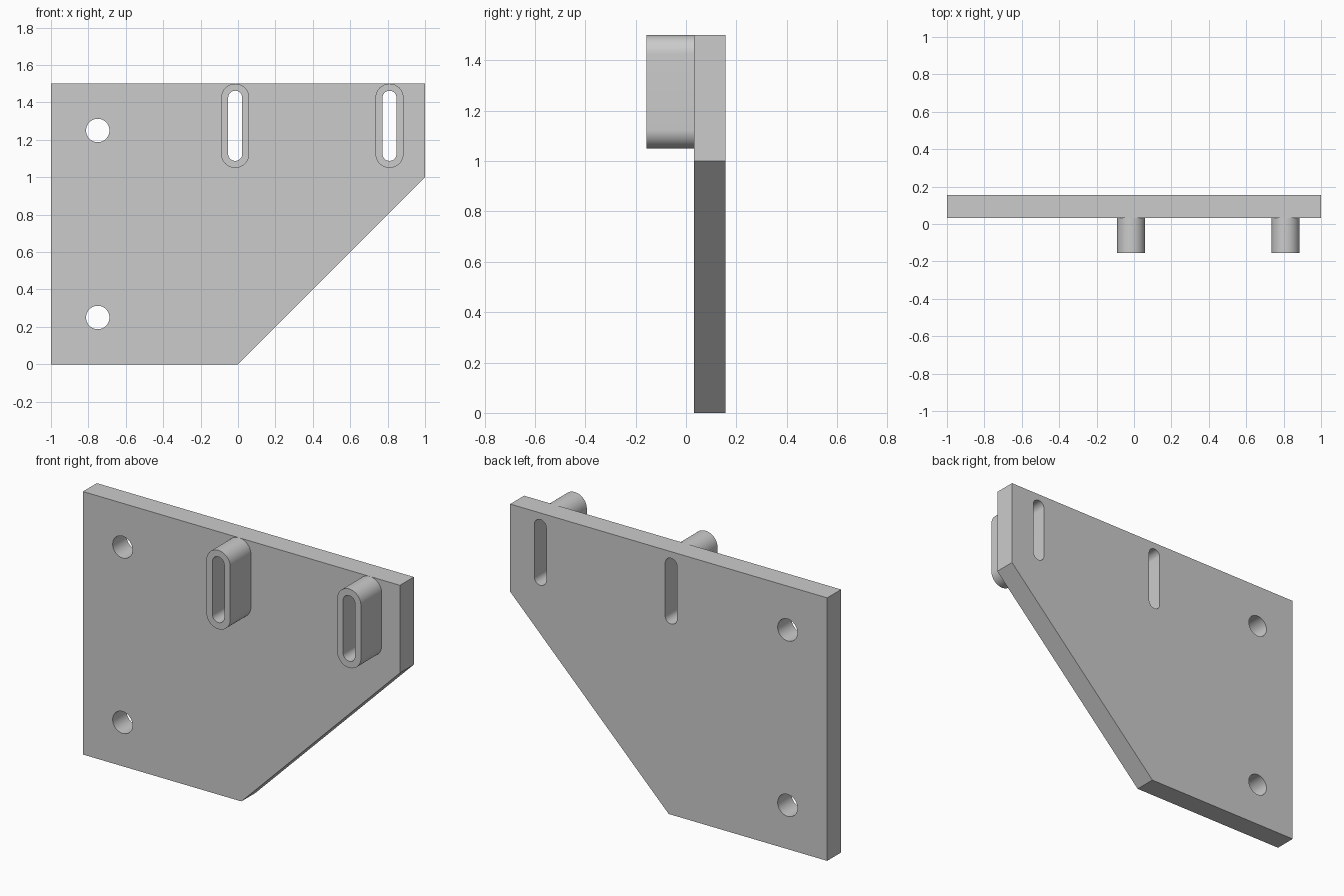
import bpy
import bmesh
from math import cos, sin, pi
from mathutils import Vector

if "Cube" in bpy.data.objects:
    bpy.data.objects.remove(bpy.data.objects["Cube"], do_unlink=True)

FRONT, FACE, BACK = -0.156, 0.031, 0.156   # boss front, plate front, plate back
SLOT_XS = (-0.015, 0.81)
SLOT_Z = 1.275

grey = bpy.data.materials.new("plain grey")
grey.use_nodes = True
colour = (0.6, 0.6, 0.6, 1)
grey.diffuse_color = colour
grey.node_tree.nodes["Principled BSDF"].inputs["Base Color"].default_value = colour


def stadium(x, z, r, half=0.0, n=24):
    """Upright rounded slot outline; half = 0 gives a circle."""
    pts = []
    for centre, start in ((z + half, 0), (z - half, pi)):
        steps = n + 1 if half else n
        for i in range(steps):
            a = start + pi * i / n
            pts.append((x + r * cos(a), centre + r * sin(a)))
    return pts


def pierced_solid(name, loops, y0, y1):
    """Fill an outline with holes and extrude it from y0 to y1."""
    bm = bmesh.new()
    for loop in loops:
        vs = [bm.verts.new((x, y0, z)) for x, z in loop]
        for a, b in zip(vs, vs[1:] + vs[:1]):
            bm.edges.new((a, b))
    bmesh.ops.triangle_fill(bm, edges=bm.edges[:], use_beauty=True)
    ext = bmesh.ops.extrude_face_region(bm, geom=bm.faces[:], use_keep_orig=True)
    moved = [g for g in ext["geom"] if isinstance(g, bmesh.types.BMVert)]
    bmesh.ops.translate(bm, verts=moved, vec=Vector((0, y1 - y0, 0)))
    bmesh.ops.recalc_face_normals(bm, faces=bm.faces[:])
    mesh = bpy.data.meshes.new(name)
    bm.to_mesh(mesh)
    bm.free()
    mesh.materials.append(grey)
    obj = bpy.data.objects.new(name, mesh)
    bpy.context.collection.objects.link(obj)
    bpy.ops.object.select_all(action="DESELECT")
    obj.select_set(True)
    bpy.context.view_layer.objects.active = obj
    bpy.ops.object.shade_smooth_by_angle(angle=pi / 6)
    return obj


# Mounting plate with clipped lower corner, two bolt holes and two slots
outline = [(-1, 0), (0, 0), (1, 1), (1, 1.5), (-1, 1.5)]
bolt_holes = [stadium(-0.75, z, 0.0625) for z in (0.25, 1.25)]
slots = [stadium(x, SLOT_Z, 0.0375, 0.15) for x in SLOT_XS]
pierced_solid("mounting_plate", [outline] + bolt_holes + slots, FACE, BACK)

# Slotted bosses standing out from the front of the plate
for name, x, slot in zip(("middle_boss", "left_boss"), SLOT_XS, slots):
    pierced_solid(name, [stadium(x, SLOT_Z, 0.075, 0.15), slot], FRONT, FACE)
